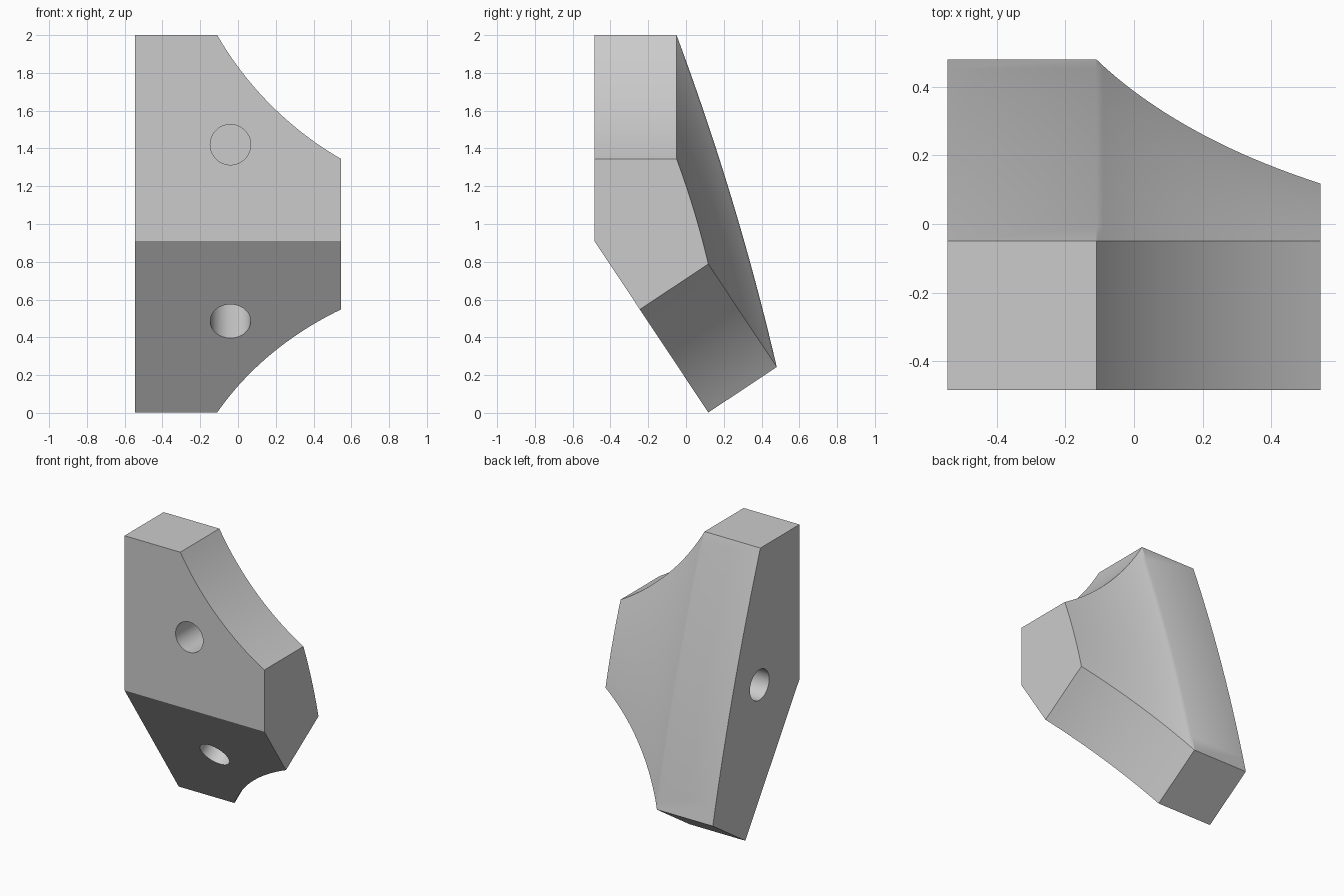
import bpy, bmesh, math
from mathutils import Vector

cube = bpy.data.objects.get("Cube")
if cube:
    bpy.data.objects.remove(cube)

LEFT, STEP, RIGHT = -0.545, -0.11, 0.545   # x of outer side, start of taper, narrow side
LONG, SHORT, THICK = 1.09, 0.435, 0.435    # arm lengths and thickness
FOLD = Vector((0, -0.485, 0.91))           # front fold between the two arms
TILT = math.radians(33.6)
BULGE = 0.016
UP, BACK = Vector((0, 0, 1)), Vector((0, 1, 0))
DOWN = Vector((0, math.sin(TILT), -math.cos(TILT)))
DOWN_BACK = Vector((0, math.cos(TILT), math.sin(TILT)))

grey = bpy.data.materials.new("plain grey")
grey.use_nodes = True
colour = (0.6, 0.6, 0.6, 1)
grey.diffuse_color = colour
grey.node_tree.nodes["Principled BSDF"].inputs["Base Color"].default_value = colour


def section(x, length):
    """Closed outline across the bracket at one x position."""
    top, low = FOLD + UP * length, FOLD + DOWN * length
    a, b = top + BACK * THICK, low + DOWN_BACK * THICK
    chord = b - a
    out = Vector((0, -chord.z, chord.y))
    points = [FOLD, top]
    for i in range(17):
        t = i / 16
        points.append(a + chord * t + out * BULGE * 4 * t * (1 - t))
    points.append(low)
    return [Vector((x, p.y, p.z)) for p in points]


def hole_cutter(centre, axis):
    """Blind round hole, one thickness deep."""
    bpy.ops.mesh.primitive_cylinder_add(vertices=64, radius=0.107, depth=2 * THICK, location=centre)
    cutter = bpy.context.object
    cutter.rotation_euler = axis.to_track_quat("Z", "Y").to_euler()
    cutter.hide_render = True
    return cutter


# Bracket body: sections joined along x, both arms trimmed by a concave arc
sections = [section(LEFT, LONG)]
radius = (RIGHT - STEP) / (math.cos(math.radians(30)) - 0.5)
for i in range(25):
    angle = math.radians(30 + 30 * i / 24)
    x = STEP + radius * (math.cos(math.radians(30)) - math.cos(angle))
    length = LONG - radius * (math.sin(angle) - 0.5)
    sections.append(section(x, length))

bm = bmesh.new()
rings = [[bm.verts.new(p) for p in s] for s in sections]
for r, s in zip(rings, rings[1:]):
    for i in range(len(r)):
        j = (i + 1) % len(r)
        bm.faces.new((r[i], r[j], s[j], s[i]))
bm.faces.new(rings[0])
bm.faces.new(rings[-1])
bmesh.ops.recalc_face_normals(bm, faces=bm.faces)
mesh = bpy.data.meshes.new("corner_bracket")
bm.to_mesh(mesh)
bm.free()
mesh.materials.append(grey)
bracket = bpy.data.objects.new("corner_bracket", mesh)
bpy.context.collection.objects.link(bracket)

# Holes in the upper arm, lower arm and flat side
across = Vector((-0.04, 0, 0))
cutters = [
    hole_cutter(FOLD + UP * 0.51 + across, BACK),
    hole_cutter(FOLD + DOWN * 0.51 + across, DOWN_BACK),
    hole_cutter(Vector((LEFT, -0.04, 1.04)), Vector((1, 0, 0))),
]
bpy.ops.object.select_all(action="DESELECT")
bracket.select_set(True)
bpy.context.view_layer.objects.active = bracket
for cutter in cutters:
    cutter.data.materials.append(grey)
    mod = bracket.modifiers.new("hole", "BOOLEAN")
    mod.object = cutter
    mod.solver = "EXACT"
    bpy.ops.object.modifier_apply(modifier=mod.name)
    bpy.data.objects.remove(cutter)

bpy.ops.object.shade_smooth_by_angle(angle=math.radians(30))
